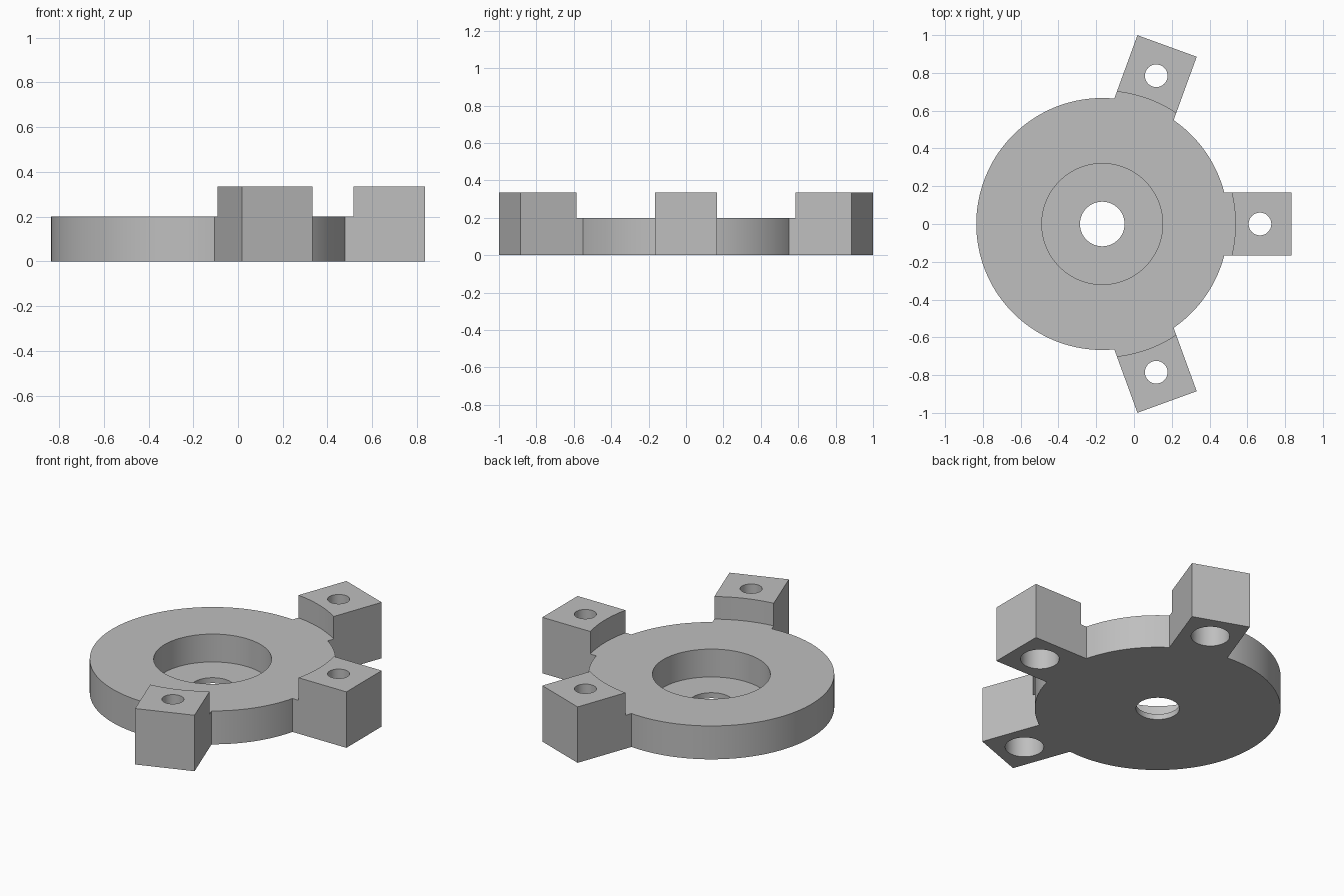
import bpy
import bmesh
from math import radians, cos, sin, tau
from mathutils import Matrix, Vector

cube = bpy.data.objects.get("Cube")
if cube:
    bpy.data.objects.remove(cube, do_unlink=True)

# Main dimensions
HUB = Vector((-0.168, 0, 0))
DISC_R, DISC_H = 0.667, 0.2
LUG_END, LUG_W, LUG_H = 1.003, 0.334, 0.335
HOLE_DIST = 0.835

grey = bpy.data.materials.new("plain grey")
grey.use_nodes = True
colour = (0.52, 0.52, 0.52, 1)
grey.diffuse_color = colour
grey.node_tree.nodes["Principled BSDF"].inputs["Base Color"].default_value = colour


def make_object(name, bm):
    bmesh.ops.recalc_face_normals(bm, faces=bm.faces)
    mesh = bpy.data.meshes.new(name)
    bm.to_mesh(mesh)
    bm.free()
    obj = bpy.data.objects.new(name, mesh)
    bpy.context.collection.objects.link(obj)
    mesh.materials.append(grey)
    return obj


def activate(obj):
    bpy.ops.object.select_all(action='DESELECT')
    obj.select_set(True)
    bpy.context.view_layer.objects.active = obj


def smooth(obj):
    activate(obj)
    bpy.ops.object.shade_smooth_by_angle(angle=radians(30))


def lathe(name, profile, steps=144):
    """Revolve a closed (radius, height) profile around the hub axis."""
    bm = bmesh.new()
    rings = []
    for i in range(steps):
        a = tau * i / steps
        rings.append([bm.verts.new(HUB + Vector((r * cos(a), r * sin(a), z)))
                      for r, z in profile])
    n = len(profile)
    for i in range(steps):
        this, nxt = rings[i], rings[(i + 1) % steps]
        for j in range(n):
            k = (j + 1) % n
            bm.faces.new((this[j], nxt[j], nxt[k], this[k]))
    return make_object(name, bm)


def cut_cylinder(target, centre, radius, bottom, top, steps):
    """Subtract an upright cylinder from the target."""
    bm = bmesh.new()
    place = Matrix.Translation((centre.x, centre.y, (bottom + top) / 2))
    bmesh.ops.create_cone(bm, cap_ends=True, segments=steps, radius1=radius,
                          radius2=radius, depth=top - bottom, matrix=place)
    cutter = make_object("cutter", bm)
    cutter.hide_render = True
    mod = target.modifiers.new("cut", 'BOOLEAN')
    mod.operation = 'DIFFERENCE'
    mod.solver = 'EXACT'
    mod.object = cutter
    activate(target)
    bpy.ops.object.modifier_apply(modifier=mod.name)
    bpy.data.objects.remove(cutter, do_unlink=True)


# Disc with a deep round pocket and a through bore
disc = lathe("disc", [(0.118, 0), (DISC_R, 0), (DISC_R, DISC_H),
                      (0.32, DISC_H), (0.32, 0.033), (0.118, 0.033)])
smooth(disc)

# Three mounting lugs around one side of the disc
for name, degrees in (("right_lug", -70), ("middle_lug", 0), ("left_lug", 70)):
    turn = Matrix.Translation(HUB) @ Matrix.Rotation(radians(degrees), 4, 'Z')
    inner = 0.5
    bm = bmesh.new()
    bmesh.ops.create_cube(bm, size=1)
    bmesh.ops.scale(bm, vec=(LUG_END - inner, LUG_W, LUG_H), verts=bm.verts)
    bmesh.ops.translate(bm, vec=((LUG_END + inner) / 2, 0, LUG_H / 2), verts=bm.verts)
    bmesh.ops.transform(bm, matrix=turn, verts=bm.verts)
    lug = make_object(name, bm)
    hole = turn @ Vector((HOLE_DIST, 0, 0))

    # Curved step above the disc, then the seat against the disc rim
    cut_cylinder(lug, HUB, 0.705, DISC_H, 0.5, 144)
    cut_cylinder(lug, HUB, DISC_R - 0.0015, -0.1, 0.3, 144)
    # Screw hole with a wider recess from below
    cut_cylinder(lug, hole, 0.06, -0.1, 0.5, 48)
    cut_cylinder(lug, hole, 0.105, -0.1, 0.2, 48)
    smooth(lug)
